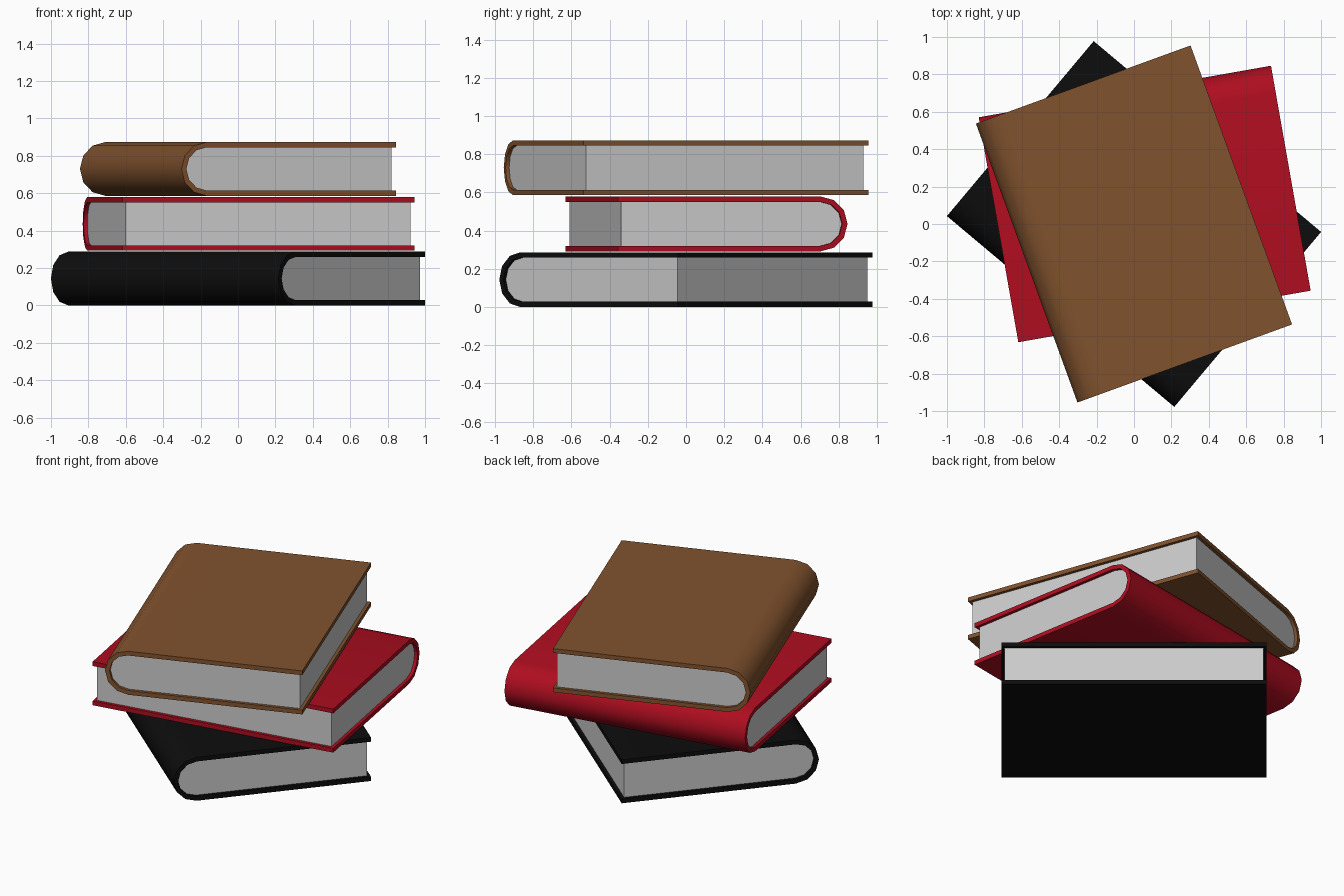
import bpy, bmesh
from math import sin, cos, pi, radians

if "Cube" in bpy.data.objects:
    bpy.data.objects.remove(bpy.data.objects["Cube"])

W, L, H, T, INSET = 1.221, 1.587, 0.287, 0.028, 0.02  # book size, board thickness, page inset
R = H / 2
SPINE_X = -W / 2 + R  # centre of the rounded spine


def u_profile(r, x_end):
    """Outline from top fore-edge, round the spine, to bottom fore-edge."""
    arc = [(SPINE_X + r * cos(pi / 2 + pi * i / 6), r * sin(pi / 2 + pi * i / 6)) for i in range(7)]
    return [(x_end, r)] + arc + [(x_end, -r)]


def prism(name, faces_2d, length, loc, angle, mat=None):
    """Extrude flat x-z faces along y and place the result."""
    bm = bmesh.new()
    faces = [bm.faces.new([bm.verts.new((x, -length / 2, z)) for x, z in f]) for f in faces_2d]
    bmesh.ops.remove_doubles(bm, verts=bm.verts, dist=1e-5)
    ext = bmesh.ops.extrude_face_region(bm, geom=bm.faces[:], use_keep_orig=True)
    bmesh.ops.translate(bm, vec=(0, length, 0),
                        verts=[v for v in ext["geom"] if isinstance(v, bmesh.types.BMVert)])
    bmesh.ops.recalc_face_normals(bm, faces=bm.faces)
    me = bpy.data.meshes.new(name)
    bm.to_mesh(me)
    bm.free()
    ob = bpy.data.objects.new(name, me)
    bpy.context.collection.objects.link(ob)
    ob.location = loc
    ob.rotation_euler.z = radians(angle)
    if mat:
        me.materials.append(mat)
    bpy.ops.object.select_all(action='DESELECT')
    ob.select_set(True)
    bpy.context.view_layer.objects.active = ob
    bpy.ops.object.shade_smooth_by_angle(angle=radians(40))
    return ob


def book(name, color, loc, angle):
    mat = bpy.data.materials.new(name + "_cover")
    mat.diffuse_color = (*color, 1)
    mat.use_nodes = True
    mat.node_tree.nodes["Principled BSDF"].inputs["Base Color"].default_value = mat.diffuse_color
    # cover: a U-shaped shell of quads
    outer, inner = u_profile(R, W / 2), u_profile(R - T, W / 2)
    shell = [(outer[i], outer[i + 1], inner[i + 1], inner[i]) for i in range(len(outer) - 1)]
    prism(name + "_cover", shell, L, loc, angle, mat)
    # page block: fills the shell, set back at the open edges
    prism(name + "_pages", [u_profile(R - T, W / 2 - INSET)], L - 2 * INSET, loc, angle)


# stack from bottom to top
book("bottom_book", (0.004, 0.004, 0.004), (0, 0, R), 50)
book("middle_book", (0.42, 0.004, 0.014), (0.057, 0.107, R + 0.292), -80)
book("top_book", (0.22, 0.085, 0.027), (0, 0, R + 0.586), 20)
